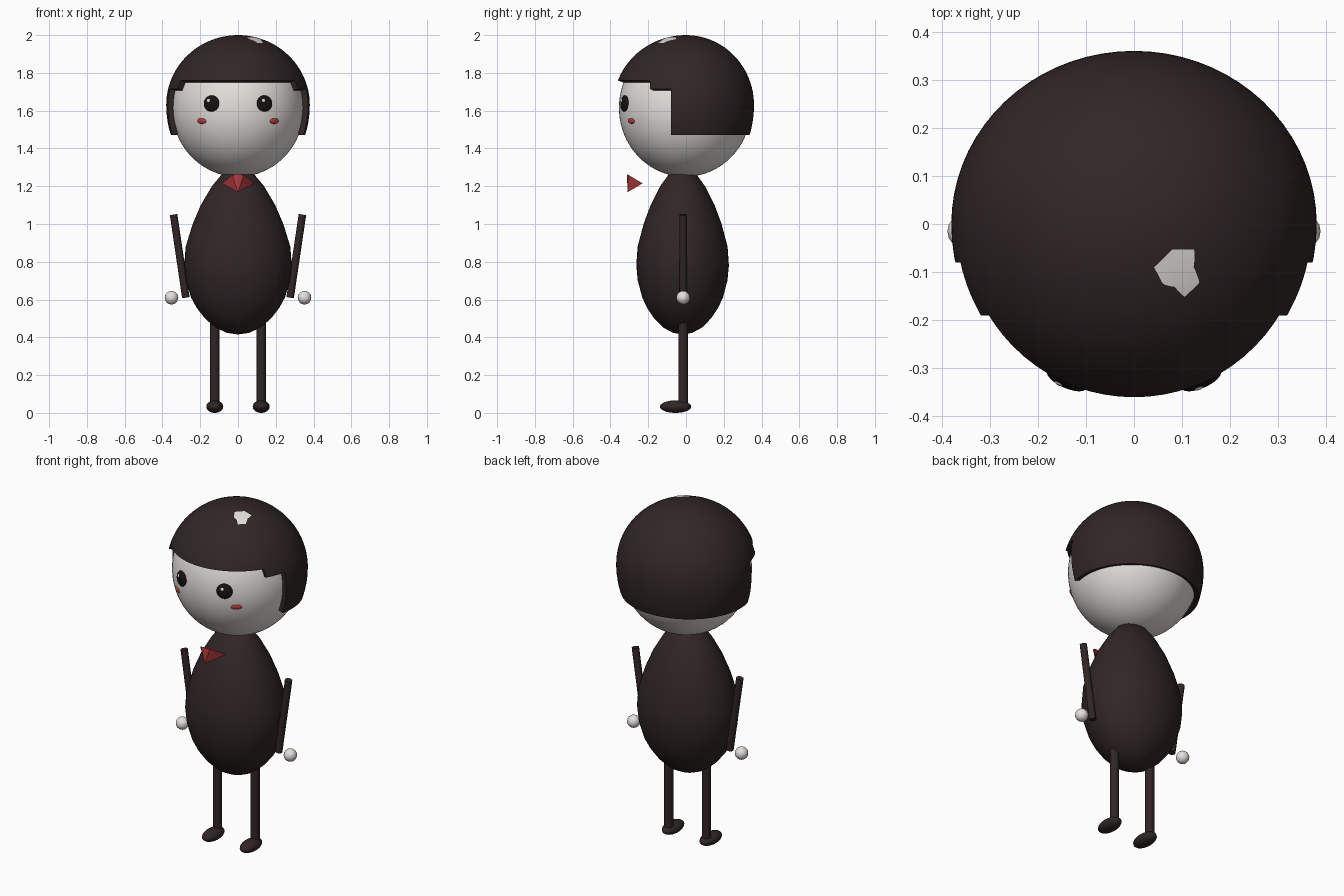
import bpy, bmesh, math
from mathutils import Vector, Matrix

if "Cube" in bpy.data.objects:
    bpy.data.objects.remove(bpy.data.objects["Cube"])


def material(name, rgb):
    m = bpy.data.materials.new(name)
    m.use_nodes = True
    m.diffuse_color = (*rgb, 1)
    bsdf = m.node_tree.nodes["Principled BSDF"]
    bsdf.inputs["Base Color"].default_value = (*rgb, 1)
    bsdf.inputs["Roughness"].default_value = 0.6
    return m


DARK = material("dark brown", (0.030, 0.019, 0.019))
PALE = material("pale skin", (0.78, 0.75, 0.72))
RED = material("red", (0.50, 0.045, 0.05))
BLACK = material("eye black", (0.008, 0.006, 0.006))


def finish(name, bm, mat, smooth=True):
    bmesh.ops.recalc_face_normals(bm, faces=bm.faces[:])
    mesh = bpy.data.meshes.new(name)
    bm.to_mesh(mesh)
    bm.free()
    mesh.materials.append(mat)
    ob = bpy.data.objects.new(name, mesh)
    bpy.context.collection.objects.link(ob)
    if smooth:
        smooth_by_angle(ob)
    return ob


def smooth_by_angle(ob):
    bpy.ops.object.select_all(action='DESELECT')
    ob.select_set(True)
    bpy.context.view_layer.objects.active = ob
    bpy.ops.object.shade_smooth_by_angle(angle=math.radians(35))


def ellipsoid(name, centre, radii, mat, normal=None, segs=32, rings=20):
    bm = bmesh.new()
    bmesh.ops.create_uvsphere(bm, u_segments=segs, v_segments=rings, radius=1)
    turn = normal.to_track_quat('Z', 'Y').to_matrix().to_4x4() if normal else Matrix()
    bm.transform(Matrix.Translation(centre) @ turn @ Matrix.Diagonal((*radii, 1)))
    return finish(name, bm, mat)


def rod(name, a, b, radius, mat):
    a, b = Vector(a), Vector(b)
    bm = bmesh.new()
    bmesh.ops.create_cone(bm, cap_ends=True, segments=12, radius1=radius,
                          radius2=radius, depth=(b - a).length)
    bm.transform(Matrix.Translation((a + b) / 2)
                 @ (b - a).to_track_quat('Z', 'Y').to_matrix().to_4x4())
    return finish(name, bm, mat)


# Head
HEAD = Vector((0, -0.005, 1.615))
HEAD_R = Vector((0.35, 0.35, 0.365))
ellipsoid("head", HEAD, HEAD_R, PALE, segs=64, rings=40)


def on_face(x, z):
    """Point and outward normal on the front of the head."""
    u, w = x / HEAD_R.x, (z - HEAD.z) / HEAD_R.z
    v = -math.sqrt(1 - u * u - w * w)
    p = Vector((x, HEAD.y + v * HEAD_R.y, z))
    return p, Vector((u / HEAD_R.x, v / HEAD_R.y, w / HEAD_R.z)).normalized()


# Eyes, highlights and cheeks
for side, s in (("right", -1), ("left", 1)):
    p, n = on_face(0.14 * s, 1.638)
    ellipsoid(side + "_eye", p, (0.044, 0.043, 0.016), BLACK, n)
    p, n = on_face(0.14 * s - 0.01, 1.652)
    ellipsoid(side + "_eye_highlight", p + n * 0.014, (0.010, 0.010, 0.004), PALE, n, 16, 8)
    p, n = on_face(0.193 * s, 1.545)
    ellipsoid(side + "_cheek", p, (0.030, 0.015, 0.008), RED, n, 24, 12)

# Hair cap, fuller at the front fringe and below the temples
HAIR_Z = 1.63


def hair_radii(y, z):
    return 0.38, (0.385 if y < 0 else 0.36), (0.37 if z > 0 else 0.45)


bm = bmesh.new()
bmesh.ops.create_uvsphere(bm, u_segments=72, v_segments=48, radius=1)
for v in bm.verts:
    rx, ry, rz = hair_radii(v.co.y, v.co.z)
    v.co = (v.co.x * rx, v.co.y * ry, v.co.z * rz + HAIR_Z)
HEM, FRINGE, STEP, EAR_Y, STEP_Y = 1.47, 1.76, 1.715, -0.08, -0.19
for axis, value in (("z", HEM), ("z", FRINGE), ("z", STEP), ("y", EAR_Y), ("y", STEP_Y)):
    n = Vector((0, 0, 1)) if axis == "z" else Vector((0, 1, 0))
    bmesh.ops.bisect_plane(bm, geom=bm.verts[:] + bm.edges[:] + bm.faces[:],
                           plane_co=n * value, plane_no=n)


def is_hair(c):
    if c.z < HEM:
        return False
    return c.z > FRINGE or c.y > EAR_Y or (c.z > STEP and c.y > STEP_Y)


bmesh.ops.delete(bm, geom=[f for f in bm.faces if not is_hair(f.calc_center_median())],
                 context='FACES')
hair = finish("hair", bm, DARK, smooth=False)
shell = hair.modifiers.new("thickness", 'SOLIDIFY')
shell.thickness = 0.03
shell.offset = -1
bpy.context.view_layer.objects.active = hair
bpy.ops.object.modifier_apply(modifier=shell.name)
smooth_by_angle(hair)


# Small bare patch on the crown
def on_crown(x, y):
    rx, ry, rz = hair_radii(y, 1)
    return (x, y, HAIR_Z + rz * math.sqrt(1 - (x / rx) ** 2 - (y / ry) ** 2) + 0.003)


bm = bmesh.new()
outline = [(0.042, -0.09), (0.06, -0.125), (0.085, -0.132), (0.105, -0.152),
           (0.137, -0.122), (0.125, -0.09), (0.126, -0.053), (0.08, -0.053)]
rim = [bm.verts.new(on_crown(*p)) for p in outline]
hub = bm.verts.new(on_crown(0.093, -0.1))
for a, b in zip(rim, rim[1:] + rim[:1]):
    bm.faces.new((hub, a, b))
bmesh.ops.recalc_face_normals(bm, faces=bm.faces[:])
if hub.normal.z < 0 and bm.faces[:][0].normal.z < 0:
    bmesh.ops.reverse_faces(bm, faces=bm.faces[:])
finish("crown_patch", bm, PALE)

# Egg-shaped body turned from a profile
profile = [(0, 0.415), (0.06, 0.424), (0.12, 0.452), (0.175, 0.5), (0.218, 0.555),
           (0.248, 0.61), (0.276, 0.7), (0.285, 0.78), (0.277, 0.88), (0.24, 1.0),
           (0.197, 1.1), (0.138, 1.2), (0.088, 1.26), (0.045, 1.285), (0, 1.292)]
bm = bmesh.new()
pts = [bm.verts.new((r, 0, z)) for r, z in profile]
edges = [bm.edges.new(pair) for pair in zip(pts, pts[1:])]
bmesh.ops.spin(bm, geom=pts + edges, cent=(0, 0, 0), axis=(0, 0, 1),
               angle=math.tau, steps=48, use_merge=True)
bmesh.ops.remove_doubles(bm, verts=bm.verts[:], dist=0.0005)
bm.transform(Matrix.Translation((0, -0.018, 0)) @ Matrix.Diagonal((1, 0.86, 1, 1)))
finish("body", bm, DARK)

# Faceted bow tie
bm = bmesh.new()
for co in [(0, -0.31, 1.168), (0, -0.312, 1.262), (0, -0.25, 1.215)]:
    bm.verts.new(co)
for s in (-1, 1):
    bm.verts.new((0.03 * s, -0.305, 1.26))
    bm.verts.new((0.085 * s, -0.23, 1.215))
bmesh.ops.convex_hull(bm, input=bm.verts[:])
finish("bow_tie", bm, RED, smooth=False)

# Arms, hands, legs and feet
LIMB_Y = -0.015
for side, s in (("right", -1), ("left", 1)):
    rod(side + "_arm", (0.341 * s, LIMB_Y, 1.05), (0.276 * s, LIMB_Y, 0.61), 0.02, DARK)
    ellipsoid(side + "_hand", (0.352 * s, LIMB_Y, 0.61), (0.036,) * 3, PALE, segs=16, rings=10)
    rod(side + "_leg", (0.123 * s, LIMB_Y, 0.04), (0.123 * s, LIMB_Y, 0.56), 0.025, DARK)
    ellipsoid(side + "_foot", (0.123 * s, -0.055, 0.033), (0.045, 0.083, 0.033), DARK)
